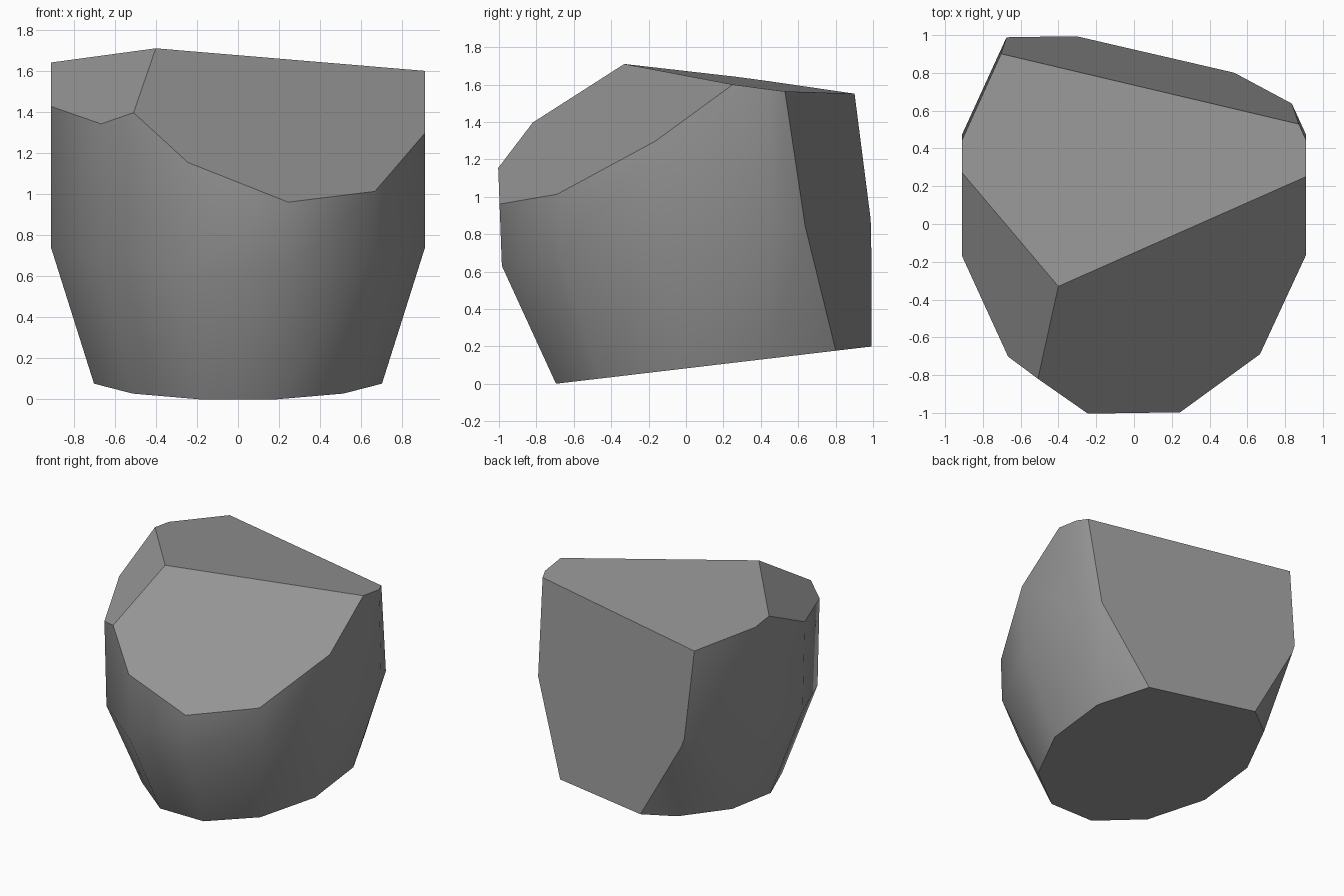
import bpy
import bmesh
from math import cos, sin, radians
from mathutils import Vector

default = bpy.data.objects.get("Cube")
if default:
    bpy.data.objects.remove(default, do_unlink=True)

SIDES = 12

stone = bpy.data.materials.new("stone_grey")
stone.diffuse_color = (0.3, 0.3, 0.3, 1)
stone.use_nodes = True
stone.node_tree.nodes["Principled BSDF"].inputs["Base Color"].default_value = (0.3, 0.3, 0.3, 1)

bm = bmesh.new()


def ring(scale, y, z, slope):
    """Oval ring of vertices, tilted up towards the back."""
    verts = []
    for i in range(SIDES):
        a = radians(15 + 360 / SIDES * i)
        dy = 1.19 * scale * sin(a)
        verts.append(bm.verts.new((0.943 * scale * cos(a), y + dy, z + slope * dy)))
    return verts


# Body: tapered base, then straight walls
rings = [ring(0.77, 0.19, 0.105, 0.118),
         ring(1, 0.165, 0.78, 0.13),
         ring(1, 0.12, 1.98, 0.13)]
for low, high in zip(rings, rings[1:]):
    for i in range(SIDES):
        j = (i + 1) % SIDES
        bm.faces.new((low[i], low[j], high[j], high[i])).smooth = True
bm.faces.new(rings[0][::-1])
bm.faces.new(rings[-1])


def chip(point, normal):
    """Slice away everything beyond a plane and close it with a flat face."""
    cut = bmesh.ops.bisect_plane(
        bm, geom=bm.verts[:] + bm.edges[:] + bm.faces[:], dist=1e-5,
        plane_co=Vector(point), plane_no=Vector(normal), clear_outer=True)
    rim = [e for e in cut["geom_cut"] if isinstance(e, bmesh.types.BMEdge)]
    for face in bmesh.ops.holes_fill(bm, edges=rim, sides=0)["faces"]:
        face.smooth = False


# Chipped facets: top, front slope, side slope, back
chip((0, 0, 1.656), (0.024, 0.135, 1))
chip((0, 0, 1.788), (0.407, -0.73, 1))
chip((0, 0, 2.153), (-0.707, -0.484, 1))
chip((0, 0.95, 0), (0.235, 1, 0.138))

bmesh.ops.recalc_face_normals(bm, faces=bm.faces[:])
mesh = bpy.data.meshes.new("rock")
bm.to_mesh(mesh)
bm.free()
mesh.materials.append(stone)
rock = bpy.data.objects.new("rock", mesh)
bpy.context.collection.objects.link(rock)
